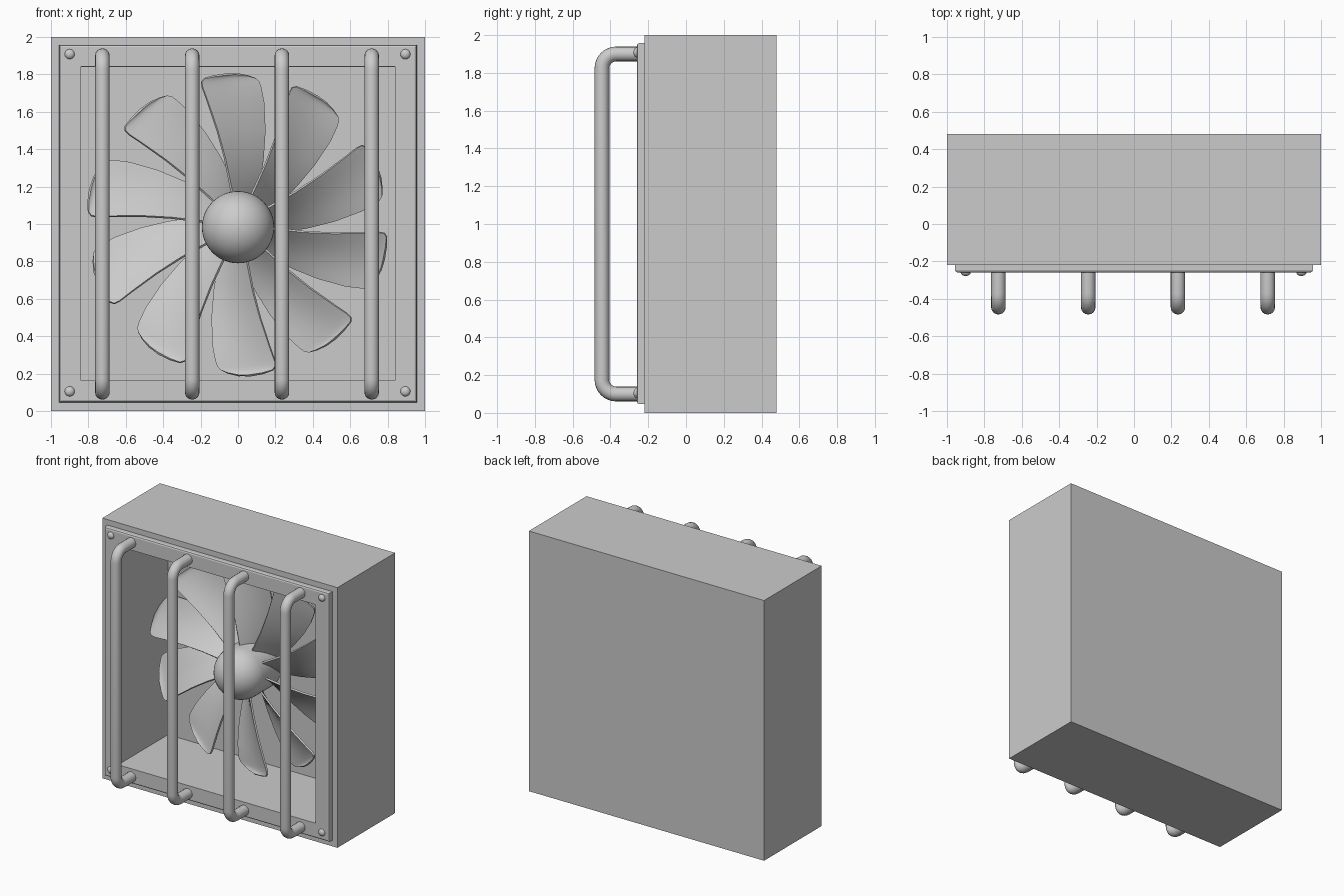
import bpy, bmesh, math

if "Cube" in bpy.data.objects:
    bpy.data.objects.remove(bpy.data.objects["Cube"])

grey = bpy.data.materials.new("light_grey")
grey.diffuse_color = (0.6, 0.6, 0.6, 1)
grey.use_nodes = True
grey.node_tree.nodes["Principled BSDF"].inputs["Base Color"].default_value = grey.diffuse_color


def add_mesh(name, bm, smooth=None):
    bmesh.ops.recalc_face_normals(bm, faces=bm.faces[:])
    me = bpy.data.meshes.new(name)
    bm.to_mesh(me)
    bm.free()
    ob = bpy.data.objects.new(name, me)
    bpy.context.collection.objects.link(ob)
    me.materials.append(grey)
    if smooth:
        bpy.ops.object.select_all(action='DESELECT')
        ob.select_set(True)
        bpy.context.view_layer.objects.active = ob
        bpy.ops.object.shade_smooth_by_angle(angle=math.radians(smooth))
    return ob


def loft(name, profile, sides, zc, closed=False, turn=0.0, smooth=None):
    """Rings of (radius, y) about the y axis; four sides give square rings."""
    bm = bmesh.new()
    rings = []
    for r, y in profile:
        rings.append([bm.verts.new((r * math.cos(turn + 2 * math.pi * i / sides), y,
                                    zc + r * math.sin(turn + 2 * math.pi * i / sides)))
                      for i in range(sides)])
    pairs = list(zip(rings, rings[1:]))
    if closed:
        pairs.append((rings[-1], rings[0]))
    else:
        bm.faces.new(rings[0])
        bm.faces.new(rings[-1])
    for p, q in pairs:
        for i in range(sides):
            j = (i + 1) % sides
            bm.faces.new((p[i], p[j], q[j], q[i]))
    return add_mesh(name, bm, smooth)


def square(name, profile, zc, closed=False):
    k = math.sqrt(2)
    return loft(name, [(h * k, y) for h, y in profile], 4, zc, closed, math.pi / 4)


# Open-fronted case with a closed back
square("case", [(0.84, 0.35), (0.84, -0.22), (1.0, -0.22), (1.0, 0.48)], 1.0)

# Front frame with a softened outer edge
square("front_frame", [(0.84, -0.22), (0.84, -0.26), (0.943, -0.26), (0.952, -0.256),
                       (0.956, -0.247), (0.956, -0.22)], 1.002, closed=True)

# Hub: domed front, short drum and a shaft to the back wall
R, HY = 0.193, 0.04
dome = [(R * math.sin(a), HY - R * math.cos(a))
        for a in [math.pi / 2 * (i + 0.15) / 12.15 for i in range(13)]]
loft("hub", dome + [(R, 0.25)], 48, 0.983, smooth=35)
loft("shaft", [(0.08, 0.24), (0.08, 0.351)], 24, 0.983, smooth=35)

# Fan blades: rows of (distance out, front edge, back edge, front y, back y)
rows = [(0.12, 0.03, -0.08, 0.07, 0.25), (0.20, 0.045, -0.105, 0.07, 0.25),
        (0.35, 0.075, -0.13, 0.07, 0.235), (0.50, 0.115, -0.142, 0.068, 0.215),
        (0.65, 0.165, -0.137, 0.066, 0.19), (0.73, 0.194, -0.122, 0.065, 0.175),
        (0.76, 0.198, -0.112, 0.065, 0.172), (0.78, 0.182, -0.095, 0.07, 0.167),
        (0.795, 0.13, -0.055, 0.087, 0.155), (0.806, 0.06, 0.0, 0.108, 0.132)]
COLS = 7
for n in range(10):
    t = math.radians(90 + 36 * n)
    c, s = math.cos(t), math.sin(t)
    bm = bmesh.new()
    grid = []
    for h, a, b, ya, yb in rows:
        line = []
        for i in range(COLS):
            u = i / (COLS - 1)
            w = a + (b - a) * u
            y = ya + (yb - ya) * u + 0.012 * math.sin(math.pi * u) * (a - b) / 0.3
            line.append(bm.verts.new((h * c - w * s, y, 1.0 + h * s + w * c)))
        grid.append(line)
    for p, q in zip(grid, grid[1:]):
        for i in range(COLS - 1):
            bm.faces.new((p[i], p[i + 1], q[i + 1], q[i]))
    bmesh.ops.recalc_face_normals(bm, faces=bm.faces[:])
    bmesh.ops.solidify(bm, geom=bm.faces[:], thickness=0.013)
    add_mesh("fan_blade_%d" % (n + 1), bm, 40)

# Guard bars: bent rods standing off the frame
YB, Z0, Z1, BR = -0.445, 0.1, 1.9, 0.075
path = [(-0.24, Z0)]
for zc, start in ((Z0 + BR, -90), (Z1 - BR, 180)):
    for i in range(9):
        a = math.radians(start - 90 * i / 8)
        path.append((YB + BR + BR * math.cos(a), zc + BR * math.sin(a)))
path.append((-0.24, Z1))
for n, x in enumerate((-0.725, -0.245, 0.235, 0.715)):
    cu = bpy.data.curves.new("guard_bar", 'CURVE')
    cu.dimensions = '3D'
    cu.bevel_depth = 0.039
    cu.bevel_resolution = 6
    cu.use_fill_caps = True
    sp = cu.splines.new('POLY')
    sp.points.add(len(path) - 1)
    for p, (y, z) in zip(sp.points, path):
        p.co = (x, y, z, 1)
    sp.use_smooth = True
    cu.materials.append(grey)
    bpy.context.collection.objects.link(bpy.data.objects.new("guard_bar_%d" % (n + 1), cu))

# Corner rivets
for x in (-0.9, 0.895):
    for z in (0.105, 1.908):
        prof = [(0.027 * math.sin(a), -0.258 - 0.02 * math.cos(a))
                for a in [math.pi / 2 * (i + 0.3) / 6.3 for i in range(7)]]
        loft("rivet", prof, 20, z, smooth=50).location.x = x
